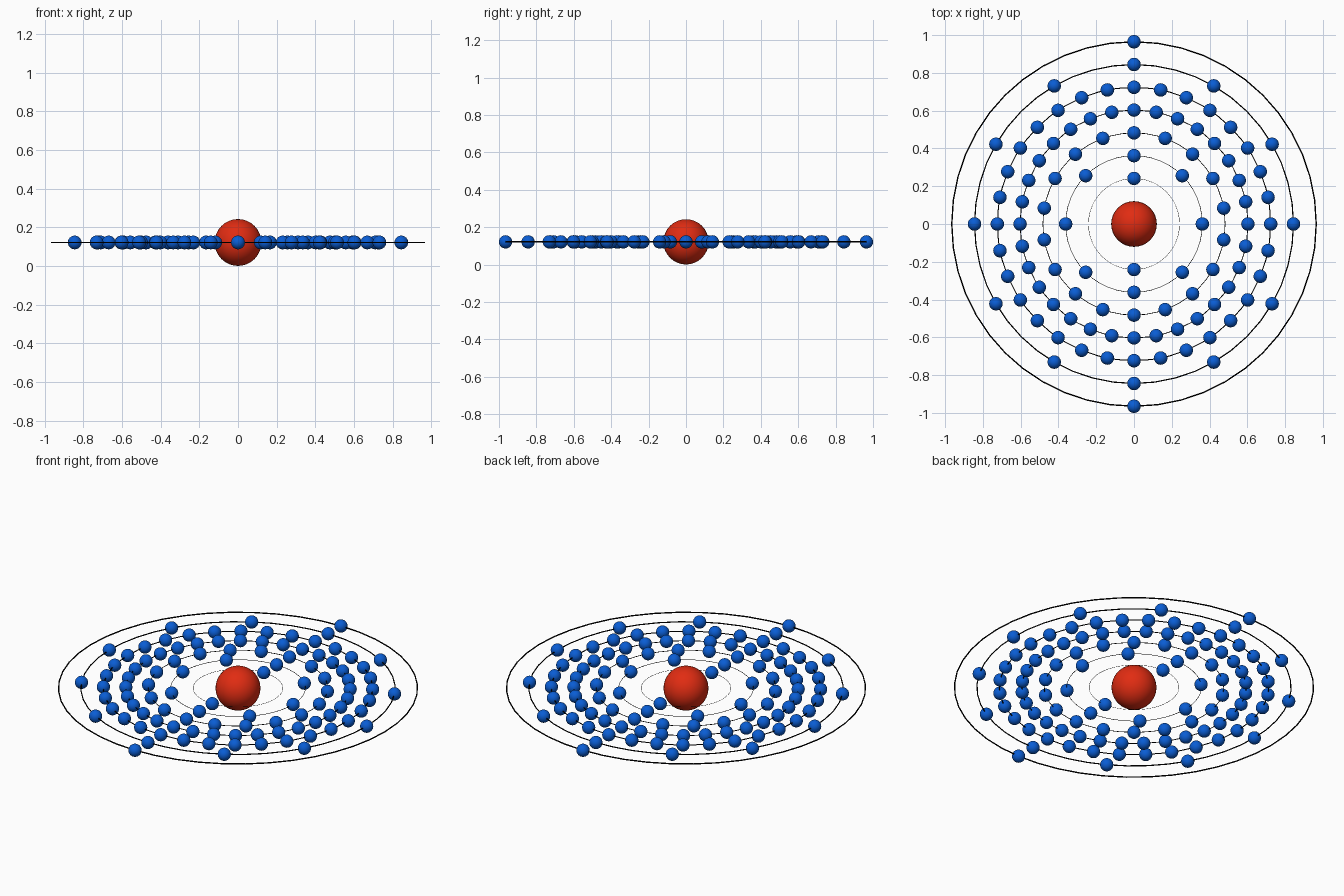
import bpy
from math import sin, cos, tau

if "Cube" in bpy.data.objects:
    bpy.data.objects.remove(bpy.data.objects["Cube"])

CENTRE_Z = 0.122
SHELLS = [2, 8, 18, 32, 32, 12, 2]      # electrons per shell, inside out
STEP = 0.1206                           # spacing between shells


def material(name, rgb):
    m = bpy.data.materials.new(name)
    m.diffuse_color = (*rgb, 1)
    m.use_nodes = True
    m.node_tree.nodes["Principled BSDF"].inputs["Base Color"].default_value = m.diffuse_color
    return m


def finish(name, mat):
    obj = bpy.context.object
    obj.name = name
    obj.data.materials.append(mat)
    bpy.ops.object.shade_smooth()
    return obj


red = material("red", (0.75, 0.025, 0.006))
blue = material("blue", (0.003, 0.11, 0.66))
black = material("black", (0.0, 0.0, 0.0))

# Nucleus
bpy.ops.mesh.primitive_uv_sphere_add(segments=32, ring_count=16, radius=0.121,
                                     location=(0, 0, CENTRE_Z))
finish("nucleus", red)

electron_mesh = None
for i, count in enumerate(SHELLS):
    r = STEP * (i + 2)

    # Thin orbit ring, thickness grows with its radius
    bpy.ops.mesh.primitive_torus_add(major_segments=48, minor_segments=12,
                                     major_radius=r, minor_radius=0.0036 * r / 0.965,
                                     location=(0, 0, CENTRE_Z))
    finish(f"orbit_ring_{i + 1}", black)

    # Electrons evenly spaced around the ring, first one at the back
    for k in range(count):
        a = tau * k / count
        pos = (r * sin(a), r * cos(a), CENTRE_Z)
        if electron_mesh is None:
            bpy.ops.mesh.primitive_uv_sphere_add(segments=32, ring_count=16,
                                                 radius=0.0355, location=pos)
            electron_mesh = finish("electron_1_1", blue).data
        else:
            e = bpy.data.objects.new(f"electron_{i + 1}_{k + 1}", electron_mesh)
            e.location = pos
            bpy.context.collection.objects.link(e)
